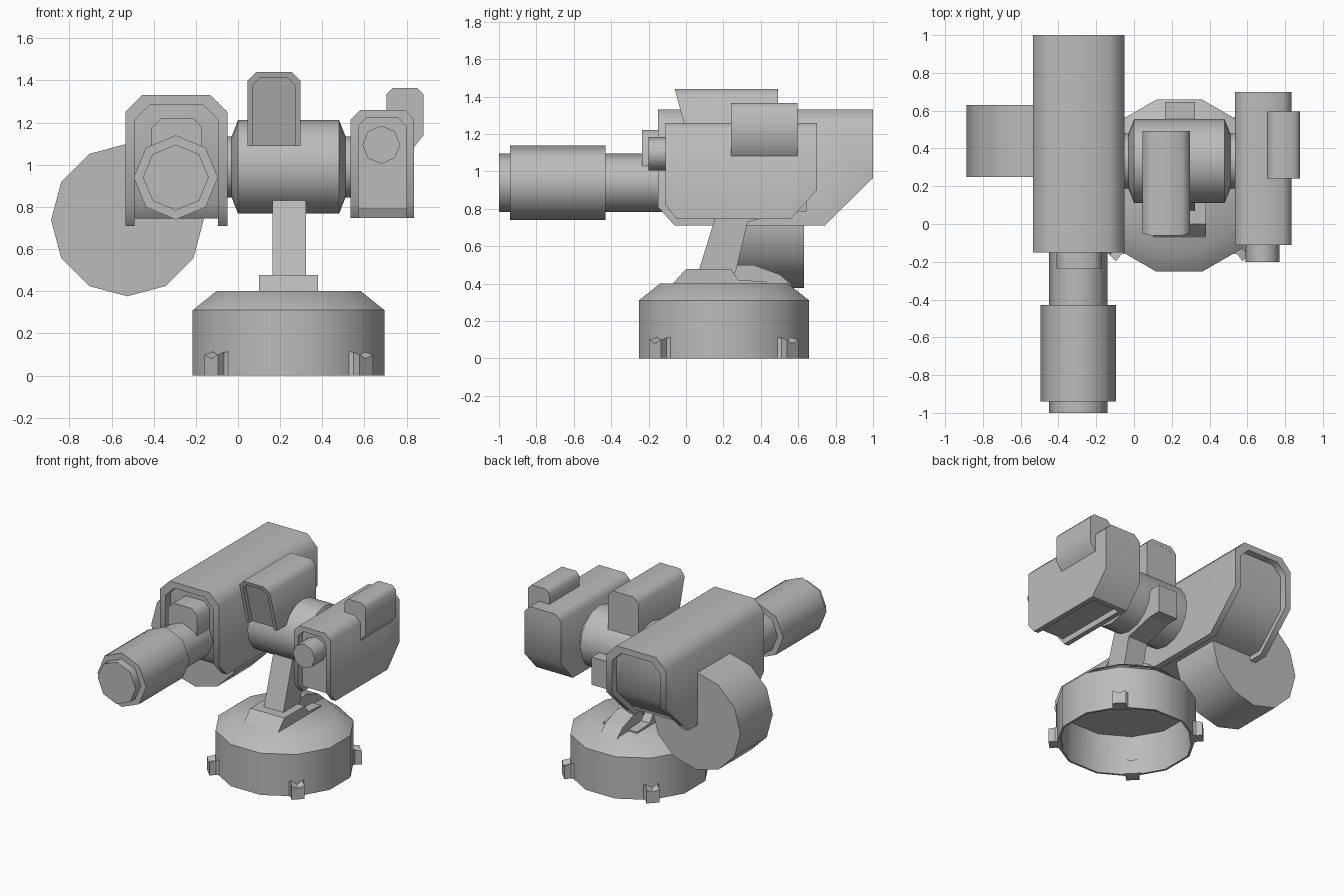
import bpy, bmesh, math
from mathutils import Vector

cube = bpy.data.objects.get("Cube")
if cube:
    bpy.data.objects.remove(cube, do_unlink=True)

grey = bpy.data.materials.new("plain_grey")
grey.use_nodes = True
COLOUR = (0.5, 0.5, 0.5, 1)
grey.diffuse_color = COLOUR
grey.node_tree.nodes["Principled BSDF"].inputs["Base Color"].default_value = COLOUR


def loft(name, rings, smooth=46):
    """Skin a closed solid through rings of equal point count."""
    bm = bmesh.new()
    loops = [[bm.verts.new(p) for p in ring] for ring in rings]
    n = len(loops[0])
    for a, b in zip(loops, loops[1:]):
        for i in range(n):
            j = (i + 1) % n
            bm.faces.new((a[i], a[j], b[j], b[i]))
    bm.faces.new(loops[0])
    bm.faces.new(loops[-1])
    bmesh.ops.recalc_face_normals(bm, faces=bm.faces)
    mesh = bpy.data.meshes.new(name)
    bm.to_mesh(mesh)
    bm.free()
    mesh.materials.append(grey)
    obj = bpy.data.objects.new(name, mesh)
    bpy.context.collection.objects.link(obj)
    bpy.ops.object.select_all(action='DESELECT')
    obj.select_set(True)
    bpy.context.view_layer.objects.active = obj
    if smooth:
        bpy.ops.object.shade_smooth_by_angle(angle=math.radians(smooth))
    return obj


def turned(name, axis, centre, stations, sides, turn=0.0):
    """Round part along an axis; stations are (position, radius)."""
    rings = []
    for pos, r in stations:
        ring = []
        for i in range(sides):
            t = math.tau * (i + turn) / sides
            p = [centre[0] + r * math.cos(t), centre[1] + r * math.sin(t)]
            p.insert("xyz".index(axis), pos)
            ring.append(Vector(p))
        rings.append(ring)
    return loft(name, rings)


def prism(name, x0, x1, profile):
    """Side profile of (y, z) points extruded across x."""
    return loft(name, [[(x, y, z) for y, z in profile] for x in (x0, x1)], 0)


def arch(x0, x1, bottom, top, c):
    return [(x0, bottom), (x0, top - c), (x0 + c, top),
            (x1 - c, top), (x1, top - c), (x1, bottom)]


def arch_block(name, x0, x1, top, c, stations, wall=0.0, slant=0.0):
    """Chamfered block, or hollow hood if wall is set; stations are (y, bottom)."""
    rings = []
    for k, (y, bottom) in enumerate(stations):
        pts = arch(x0, x1, bottom, top, c)
        if wall:
            pts += arch(x0 + wall, x1 - wall, bottom, top - wall, c * 0.9)[::-1]
        lean = slant if k == 0 else 0
        rings.append([(x, y + lean * (top - z), z) for x, z in pts])
    return loft(name, rings)


def hooded(name, x0, x1, top, c, wall, outer, inner, slant=0.0):
    """Hood with a recessed body inside it."""
    arch_block(name + "_hood", x0, x1, top, c, outer, wall, slant)
    e = wall - 0.001
    arch_block(name + "_body", x0 + e, x1 - e, top - e, c * 0.9, inner, 0, slant)


# Hollow base drum with sloped shoulder
BX, BY = 0.24, 0.203
turned("base_drum", "z", (BX, BY),
       [(0.29, 0.44), (0, 0.455), (0, 0.471), (0.31, 0.471), (0.4, 0.355)], 12, 0.5)

# Four flared feet on the diagonals
for k in range(4):
    a = math.radians(45 + 90 * k)
    out, side = Vector((math.cos(a), math.sin(a), 0)), Vector((-math.sin(a), math.cos(a), 0))

    def foot_ring(r, w, z0, z1):
        c = Vector((BX, BY, 0)) + out * r
        return [c + side * s * w + Vector((0, 0, z))
                for s, z in ((-1, z0), (1, z0), (1, z1), (0, z1 - 0.02), (-1, z1))]
    loft("foot_%d" % (k + 1), [foot_ring(0.43, 0.07, 0, 0.12), foot_ring(0.475, 0.04, 0, 0.11),
                               foot_ring(0.52, 0.045, 0, 0.1)], 0)

# Mount, rear brace and bent support arm
prism("arm_mount", 0.1, 0.38, [(-0.08, 0.39), (0, 0.478), (0.24, 0.478),
                               (0.28, 0.42), (0.43, 0.41), (0.43, 0.39)])
prism("rear_brace", 0.17, 0.31, [(0.2, 0.39), (0.2, 0.5), (0.36, 0.5),
                                 (0.5, 0.45), (0.57, 0.39)])
prism("support_arm", 0.163, 0.322, [(0.065, 0.46), (0.265, 0.46), (0.33, 0.73), (0.55, 0.785),
                                    (0.645, 0.785), (0.645, 0.99), (0.4, 0.99),
                                    (0.22, 0.95), (0.18, 0.83)])

# Cross cylinder and axle
turned("cross_cylinder", "x", (0.333, 0.99),
       [(-0.03, 0.145), (0, 0.222), (0.48, 0.222), (0.51, 0.145)], 16)
turned("axle", "x", (0.333, 0.99), [(-0.08, 0.145), (0.56, 0.145)], 16)

# Sensor on top with slanted front
hooded("sensor", 0.045, 0.297, 1.44, 0.042, 0.026,
       [(-0.06, 1.09), (0.492, 1.09)], [(-0.02, 1.09), (0.491, 1.09)], 0.27)

# Large gun housing
hooded("gun_housing", -0.535, -0.05, 1.33, 0.08, 0.045,
       [(-0.15, 0.81), (-0.06, 0.71), (0.74, 0.71), (1.0, 0.965)],
       [(-0.09, 0.82), (-0.03, 0.745), (0.725, 0.745), (0.95, 0.965)])
GUN = (-0.295, 0.94)
turned("gun_barrel", "y", GUN, [(-1.0, 0.156), (-0.05, 0.156)], 8)
turned("barrel_sleeve", "y", GUN, [(-0.94, 0.2), (-0.43, 0.2)], 8)
arch_block("barrel_cover", -0.41, -0.17, 1.222, 0.045, [(-0.235, 1.03), (-0.05, 1.03)])

# Ammunition drum beside the housing
turned("ammo_drum", "y", (-0.525, 0.738), [(0.25, 0.362), (0.63, 0.362)], 12)

# Small gun pod
hooded("small_pod", 0.535, 0.835, 1.26, 0.045, 0.036,
       [(-0.11, 0.82), (-0.05, 0.747), (0.56, 0.747), (0.7, 0.9)],
       [(-0.06, 0.79), (0.5, 0.79), (0.52, 0.747), (0.56, 0.747), (0.7, 0.9)])
turned("small_barrel", "y", (0.68, 1.095), [(-0.2, 0.09), (0, 0.09)], 8)

# Box clipped on the outer top edge of the pod
BOX = [(0.705, 1.2), (0.705, 1.335), (0.735, 1.365), (0.85, 1.365),
       (0.88, 1.335), (0.88, 1.14), (0.82, 1.065)]
loft("pod_box", [[(x, y, z) for x, z in BOX] for y in (0.24, 0.595)])
